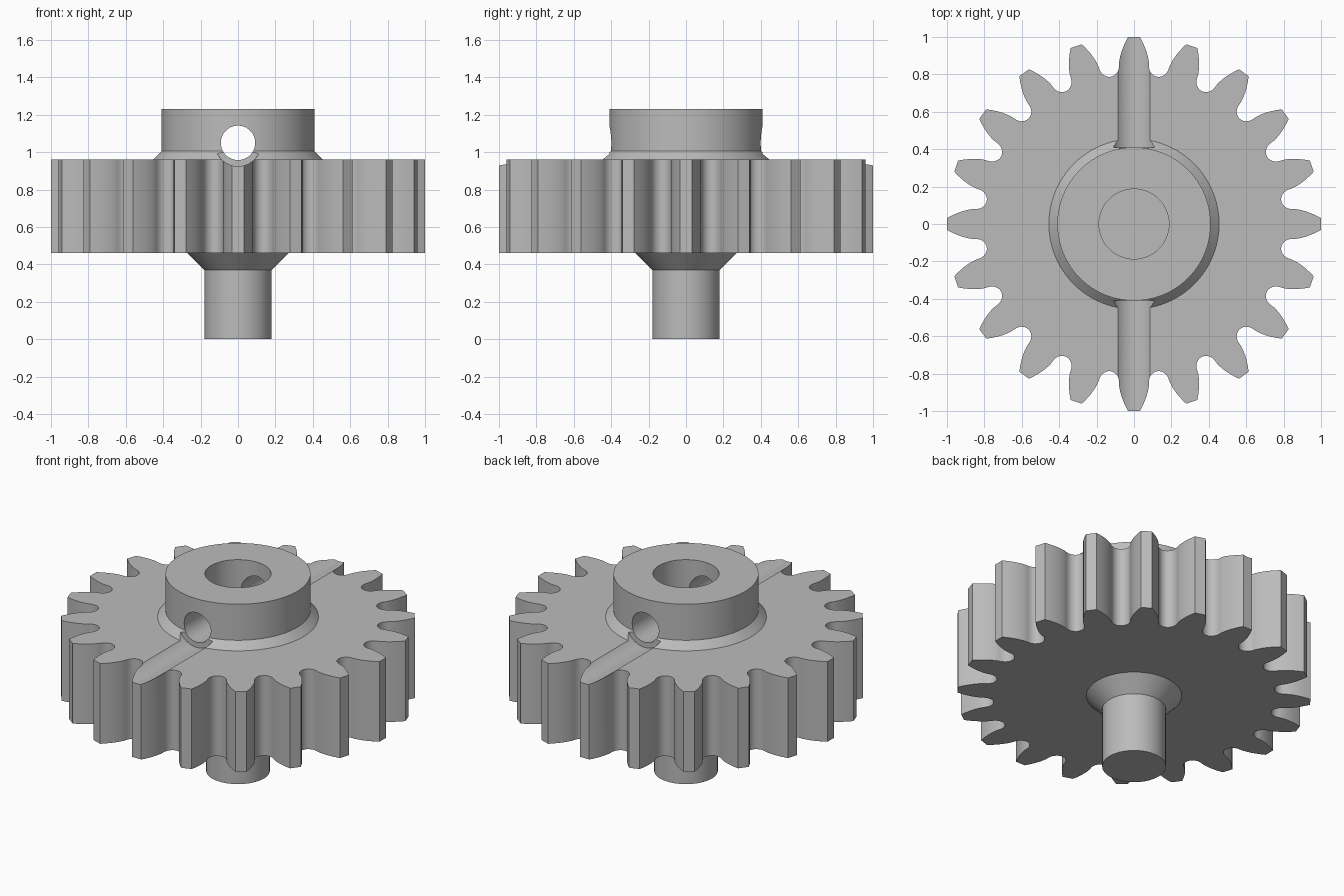
import bpy
import bmesh
import math
from mathutils import Matrix

if "Cube" in bpy.data.objects:
    bpy.data.objects.remove(bpy.data.objects["Cube"], do_unlink=True)

TEETH = 20
TIP_R = 1.0
PITCH_R = TIP_R * TEETH / (TEETH + 2)
BASE_R = PITCH_R * math.cos(math.radians(20))
ROOT_R = 0.797
GEAR_BOTTOM, GEAR_TOP, HUB_TOP = 0.46, 0.96, 1.23
PIN_Z = 1.05

grey = bpy.data.materials.new("Plain grey")
grey.use_nodes = True
colour = (0.5, 0.5, 0.5, 1)
grey.diffuse_color = colour
grey.node_tree.nodes["Principled BSDF"].inputs["Base Color"].default_value = colour


def make_object(name, bm):
    bmesh.ops.recalc_face_normals(bm, faces=bm.faces)
    mesh = bpy.data.meshes.new(name)
    bm.to_mesh(mesh)
    bm.free()
    mesh.materials.append(grey)
    obj = bpy.data.objects.new(name, mesh)
    bpy.context.collection.objects.link(obj)
    return obj


def lathe(name, profile, segments=96):
    """Closed solid of revolution from (radius, height) rings."""
    bm = bmesh.new()
    rings = []
    for r, z in profile:
        rings.append([bm.verts.new((r * math.cos(2 * math.pi * i / segments),
                                    r * math.sin(2 * math.pi * i / segments), z))
                      for i in range(segments)])
    for low, high in zip(rings, rings[1:]):
        for i in range(segments):
            j = (i + 1) % segments
            bm.faces.new((low[i], low[j], high[j], high[i]))
    bm.faces.new(rings[0])
    bm.faces.new(rings[-1])
    return make_object(name, bm)


def cylinder_y(name, radius, y0, y1):
    """Cylinder along y at the height of the pin hole."""
    obj = lathe(name, [(radius, y0), (radius, y1)], 64)
    obj.data.transform(Matrix.Translation((0, 0, PIN_Z))
                       @ Matrix.Rotation(-math.pi / 2, 4, 'X'))
    return obj


def combine(target, other, operation):
    mod = target.modifiers.new(operation, 'BOOLEAN')
    mod.operation, mod.solver, mod.object = operation, 'EXACT', other
    bpy.context.view_layer.objects.active = target
    bpy.ops.object.modifier_apply(modifier=mod.name)
    bpy.data.objects.remove(other, do_unlink=True)


def involute(angle):
    return math.tan(angle) - angle


def half_angle(r):
    """Angular half thickness of an involute tooth at radius r."""
    return (math.pi / (2 * TEETH) + involute(math.radians(20))
            - involute(math.acos(min(1, BASE_R / r))))


# Outline of the toothed wheel: two flanks, then a rounded gullet
outline = []
pitch = 2 * math.pi / TEETH
flank = [BASE_R + (TIP_R - BASE_R) * (k / 8) ** 1.5 for k in range(9)]
gap = pitch / 2 - half_angle(BASE_R)
for t in range(TEETH):
    mid = t * pitch
    outline += [(r, mid - half_angle(r)) for r in flank]
    outline += [(r, mid + half_angle(r)) for r in reversed(flank)]
    for k in range(1, 12):
        a = math.pi * k / 12
        outline.append((BASE_R - (BASE_R - ROOT_R) * math.sin(a),
                        mid + pitch / 2 - gap * math.cos(a)))

bm = bmesh.new()
face = bm.faces.new([bm.verts.new((r * math.cos(a), r * math.sin(a), GEAR_BOTTOM))
                     for r, a in outline])
top = bmesh.ops.extrude_face_region(bm, geom=[face])["geom"]
bmesh.ops.translate(bm, vec=(0, 0, GEAR_TOP - GEAR_BOTTOM),
                    verts=[v for v in top if isinstance(v, bmesh.types.BMVert)])
gear = make_object("pinned_gear", bm)

# Shaft and hub, each flaring into the wheel
shaft = lathe("shaft", [(0.18, 0), (0.18, 0.37), (0.29, 0.48)])
combine(gear, shaft, 'UNION')
hub = lathe("hub", [(0.475, 0.94), (0.41, 1.005), (0.41, HUB_TOP)])
combine(gear, hub, 'UNION')

# Blind bore, cross pin hole and clearance grooves
combine(gear, lathe("bore", [(0.187, 0.86), (0.187, 1.4)]), 'DIFFERENCE')
combine(gear, cylinder_y("pin_hole", 0.092, -0.7, 0.7), 'DIFFERENCE')
for y0, y1 in ((-1.2, -0.408), (0.408, 1.2)):
    combine(gear, cylinder_y("groove", 0.125, y0, y1), 'DIFFERENCE')

bpy.ops.object.select_all(action='DESELECT')
gear.select_set(True)
bpy.context.view_layer.objects.active = gear
bpy.ops.object.shade_smooth_by_angle(angle=math.radians(30))
